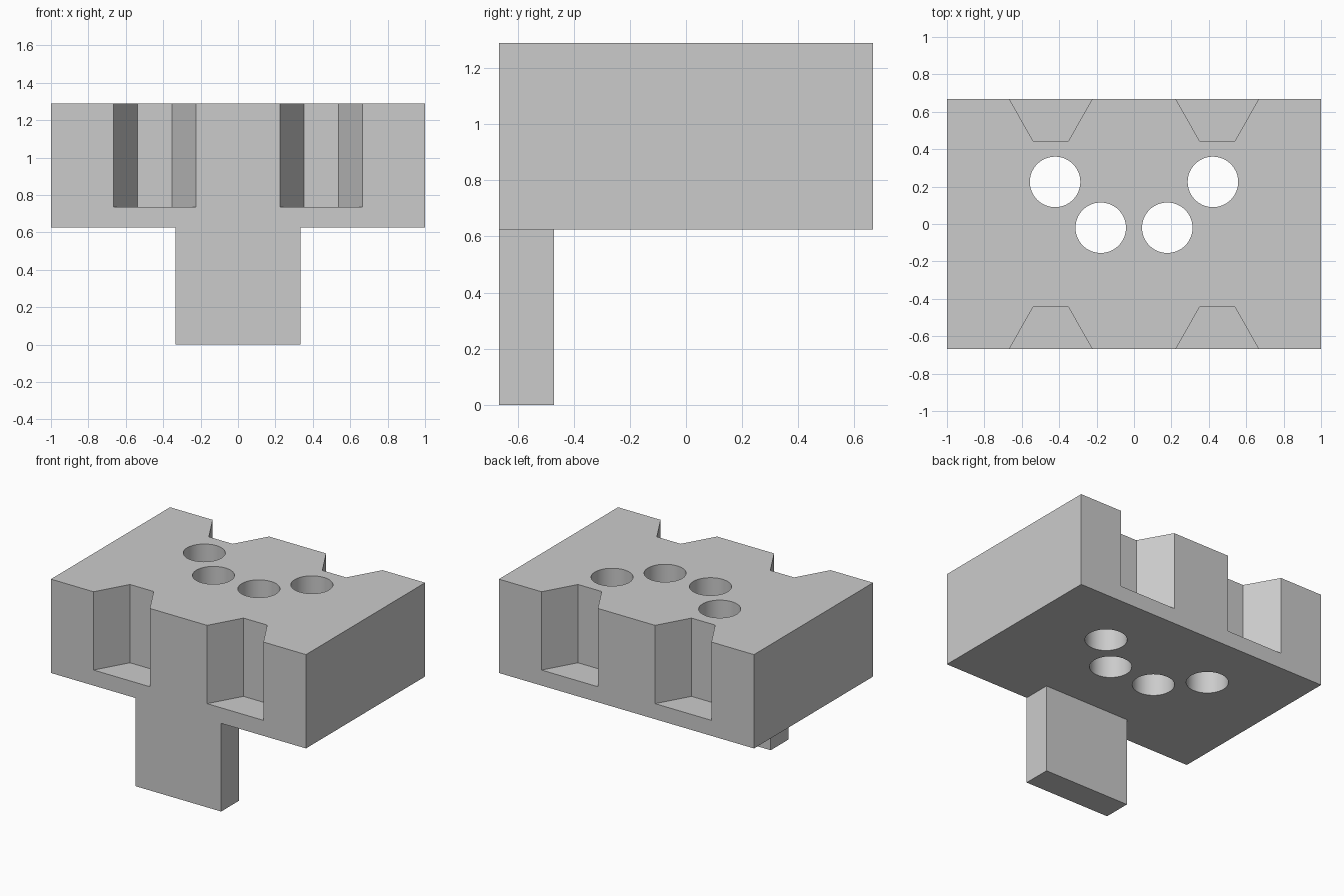
import bpy
import bmesh
from math import radians
from mathutils import Matrix, Vector

cube = bpy.data.objects.get("Cube")
if cube:
    bpy.data.objects.remove(cube, do_unlink=True)

HALF_X, HALF_Y = 1.0, 0.667
BASE_Z, FLOOR_Z, TOP_Z = 0.625, 0.735, 1.29
OVER = 0.1  # cutters reach this far past the surface

grey = bpy.data.materials.new("plain grey")
grey.use_nodes = True
colour = (0.6, 0.6, 0.6, 1)
grey.diffuse_color = colour
grey.node_tree.nodes["Principled BSDF"].inputs["Base Color"].default_value = colour


def add_box(bm, low, high):
    low, high = Vector(low), Vector(high)
    matrix = Matrix.Translation((low + high) / 2) @ Matrix.Diagonal((*(high - low), 1))
    bmesh.ops.create_cube(bm, size=1, matrix=matrix)


def add_prism(bm, outline, bottom, top):
    face = bm.faces.new([bm.verts.new((x, y, bottom)) for x, y in outline])
    made = bmesh.ops.extrude_face_region(bm, geom=[face])["geom"]
    moved = [v for v in made if isinstance(v, bmesh.types.BMVert)]
    bmesh.ops.translate(bm, verts=moved, vec=(0, 0, top - bottom))


def make_object(name, bm):
    bmesh.ops.recalc_face_normals(bm, faces=bm.faces)
    mesh = bpy.data.meshes.new(name)
    bm.to_mesh(mesh)
    bm.free()
    mesh.materials.append(grey)
    obj = bpy.data.objects.new(name, mesh)
    bpy.context.collection.objects.link(obj)
    return obj


def apply_boolean(target, other, operation):
    mod = target.modifiers.new(operation.title(), "BOOLEAN")
    mod.operation, mod.solver, mod.object = operation, "EXACT", other
    with bpy.context.temp_override(object=target, active_object=target):
        bpy.ops.object.modifier_apply(modifier=mod.name)
    bpy.data.objects.remove(other, do_unlink=True)


# Main block
bm = bmesh.new()
add_box(bm, (-HALF_X, -HALF_Y, BASE_Z), (HALF_X, HALF_Y, TOP_Z))
block = make_object("notched_block", bm)

# Front tab, joined to the underside
bm = bmesh.new()
add_box(bm, (-0.335, -HALF_Y, 0), (0.335, -0.47, BASE_Z + OVER))
apply_boolean(block, make_object("front_tab", bm), "UNION")

# Flared notches, two on the front and two on the back
bm = bmesh.new()
centre, inner, outer, depth = 0.445, 0.093, 0.221, 0.225
flare = outer + (outer - inner) * OVER / depth
for sx in (-1, 1):
    for sy in (-1, 1):
        y_in, y_out = sy * (HALF_Y - depth), sy * (HALF_Y + OVER)
        outline = [(sx * centre - inner, y_in), (sx * centre + inner, y_in),
                   (sx * centre + flare, y_out), (sx * centre - flare, y_out)]
        add_prism(bm, outline, FLOOR_Z, TOP_Z + OVER)

# Four round holes, right through the block
for sx in (-1, 1):
    for x, y in ((0.178, -0.02), (0.422, 0.225)):
        bmesh.ops.create_cone(bm, cap_ends=True, segments=64, radius1=0.135, radius2=0.135,
                              depth=2, matrix=Matrix.Translation((sx * x, y, 1)))
apply_boolean(block, make_object("notch_and_hole_cutter", bm), "DIFFERENCE")

# Smooth hole walls, sharp block edges
bpy.ops.object.select_all(action="DESELECT")
block.select_set(True)
bpy.context.view_layer.objects.active = block
bpy.ops.object.shade_smooth_by_angle(angle=radians(30))
